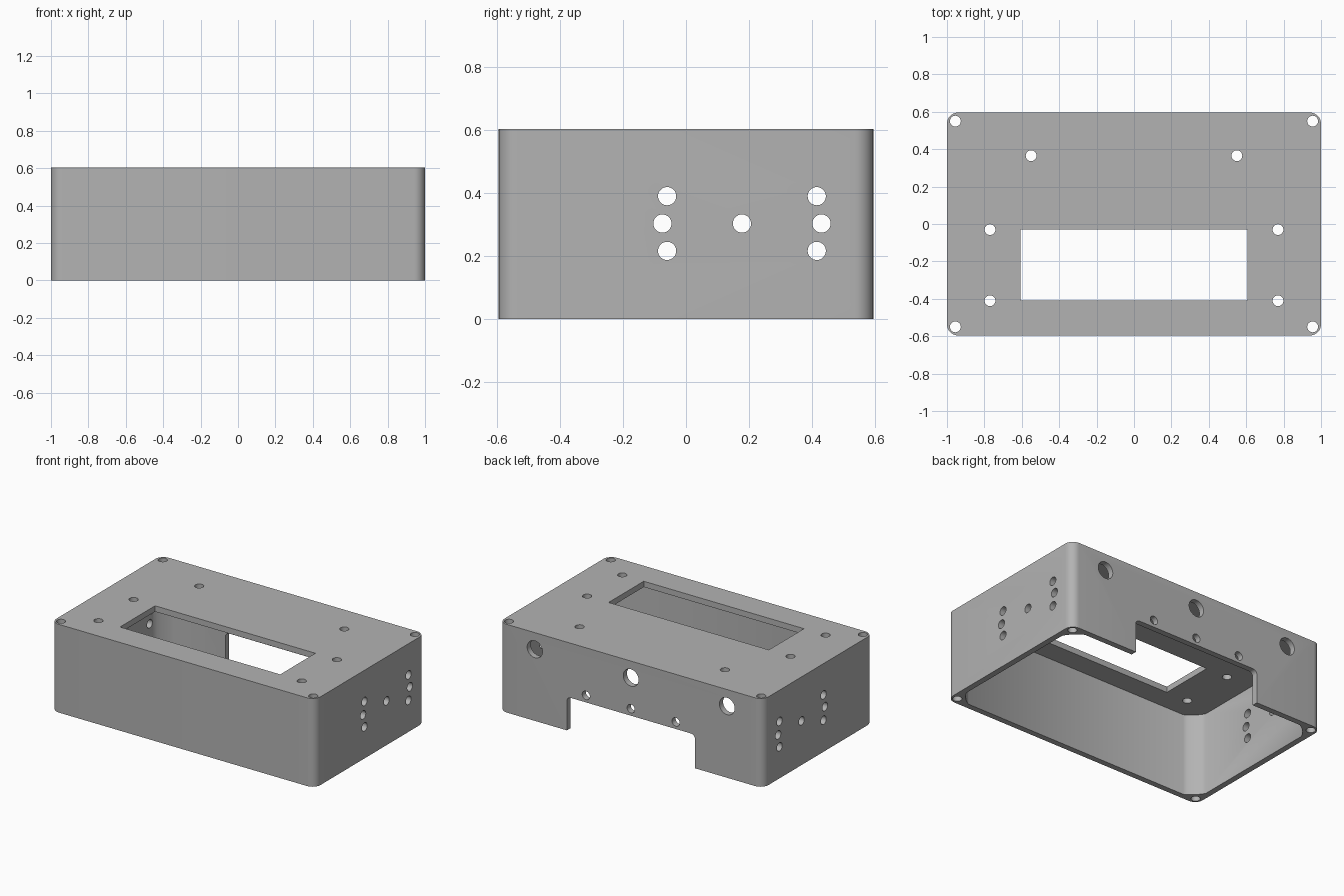
import bpy, bmesh, math
from mathutils import Matrix, Vector

cube = bpy.data.objects.get("Cube")
if cube:
    bpy.data.objects.remove(cube, do_unlink=True)

HX, HY, H, WALL = 1.0, 0.596, 0.604, 0.04
HOLE_R = 0.029

grey = bpy.data.materials.new("plain grey")
grey.use_nodes = True
grey.diffuse_color = (0.45, 0.45, 0.45, 1)
grey.node_tree.nodes["Principled BSDF"].inputs["Base Color"].default_value = (0.45, 0.45, 0.45, 1)


def add_box(bm, low, high, radius=0, axis=2, segments=8, profile=0.5):
    """Box between two corners, with its edges along one axis rounded."""
    low, high = Vector(low), Vector(high)
    size = Matrix.Diagonal((*(high - low), 1))
    new = bmesh.ops.create_cube(bm, size=1, matrix=Matrix.Translation((low + high) / 2) @ size)
    if radius:
        edges = {e for v in new["verts"] for e in v.link_edges}
        along = [e for e in edges
                 if abs((e.verts[0].co - e.verts[1].co).normalized()[axis]) > 0.9]
        bmesh.ops.bevel(bm, geom=along, offset=radius, offset_type='OFFSET',
                        segments=segments, profile=profile, affect='EDGES')


def add_hole(bm, centre, axis, length, radius=HOLE_R):
    """Round drill along the x, y or z axis."""
    turn = {"x": Matrix.Rotation(math.pi / 2, 4, 'Y'),
            "y": Matrix.Rotation(math.pi / 2, 4, 'X'),
            "z": Matrix.Identity(4)}[axis]
    bmesh.ops.create_cone(bm, cap_ends=True, segments=32, radius1=radius, radius2=radius,
                          depth=length, matrix=Matrix.Translation(centre) @ turn)


def make_object(name, bm):
    bmesh.ops.recalc_face_normals(bm, faces=bm.faces)
    mesh = bpy.data.meshes.new(name)
    bm.to_mesh(mesh)
    bm.free()
    mesh.materials.append(grey)
    obj = bpy.data.objects.new(name, mesh)
    bpy.context.collection.objects.link(obj)
    return obj


# Outer shell with rounded upright corners
bm = bmesh.new()
add_box(bm, (-HX, -HY, 0), (HX, HY, H), radius=0.06)
case = make_object("enclosure_case", bm)

# Hollow inside, open below; thick corners leave screw posts
bm = bmesh.new()
add_box(bm, (-HX + WALL, -HY + WALL, -0.1), (HX - WALL, HY - WALL, H - WALL),
        radius=0.1, segments=6, profile=0.33)
cavity = make_object("cavity_cutter", bm)

# All openings in the walls and top
bm = bmesh.new()
add_box(bm, (-0.607, -0.41, 0.5), (0.607, -0.03, 0.7))               # display window
add_box(bm, (-0.485, 0.5, -0.23), (0.485, 0.7, 0.23), 0.03, axis=1)  # rear notch
for side in (-1, 1):
    for y in (-0.55, 0.55):                                          # corner screws
        add_hole(bm, (side * 0.955, y, H / 2), "z", 1)
    for x, y in ((0.55, 0.365), (0.77, -0.03), (0.77, -0.41)):       # top screws
        add_hole(bm, (side * x, y, H), "z", 0.2)
    add_hole(bm, (side, 0.178, 0.303), "x", 0.2)                     # side centre hole
    for out in (-1, 1):                                              # side arc of three
        for dz, dy in ((0, 0.253), (0.087, 0.238), (-0.087, 0.238)):
            add_hole(bm, (side, 0.178 + out * dy, 0.303 + dz), "x", 0.2)
for i in (-1, 0, 1):                                                 # rear sockets
    add_hole(bm, (i * 0.728, HY, 0.49), "y", 0.2, 0.058)
    add_hole(bm, (i * 0.34, HY, 0.278), "y", 0.2)
openings = make_object("openings_cutter", bm)

# Cut the case, then drop the cutters
bpy.context.view_layer.objects.active = case
for cutter in (cavity, openings):
    cutter.hide_render = True
    mod = case.modifiers.new(cutter.name, 'BOOLEAN')
    mod.operation, mod.solver, mod.object = 'DIFFERENCE', 'EXACT', cutter
    bpy.ops.object.modifier_apply(modifier=mod.name)
    bpy.data.objects.remove(cutter, do_unlink=True)

bpy.ops.object.select_all(action='DESELECT')
case.select_set(True)
bpy.ops.object.shade_smooth_by_angle(angle=math.radians(30))
